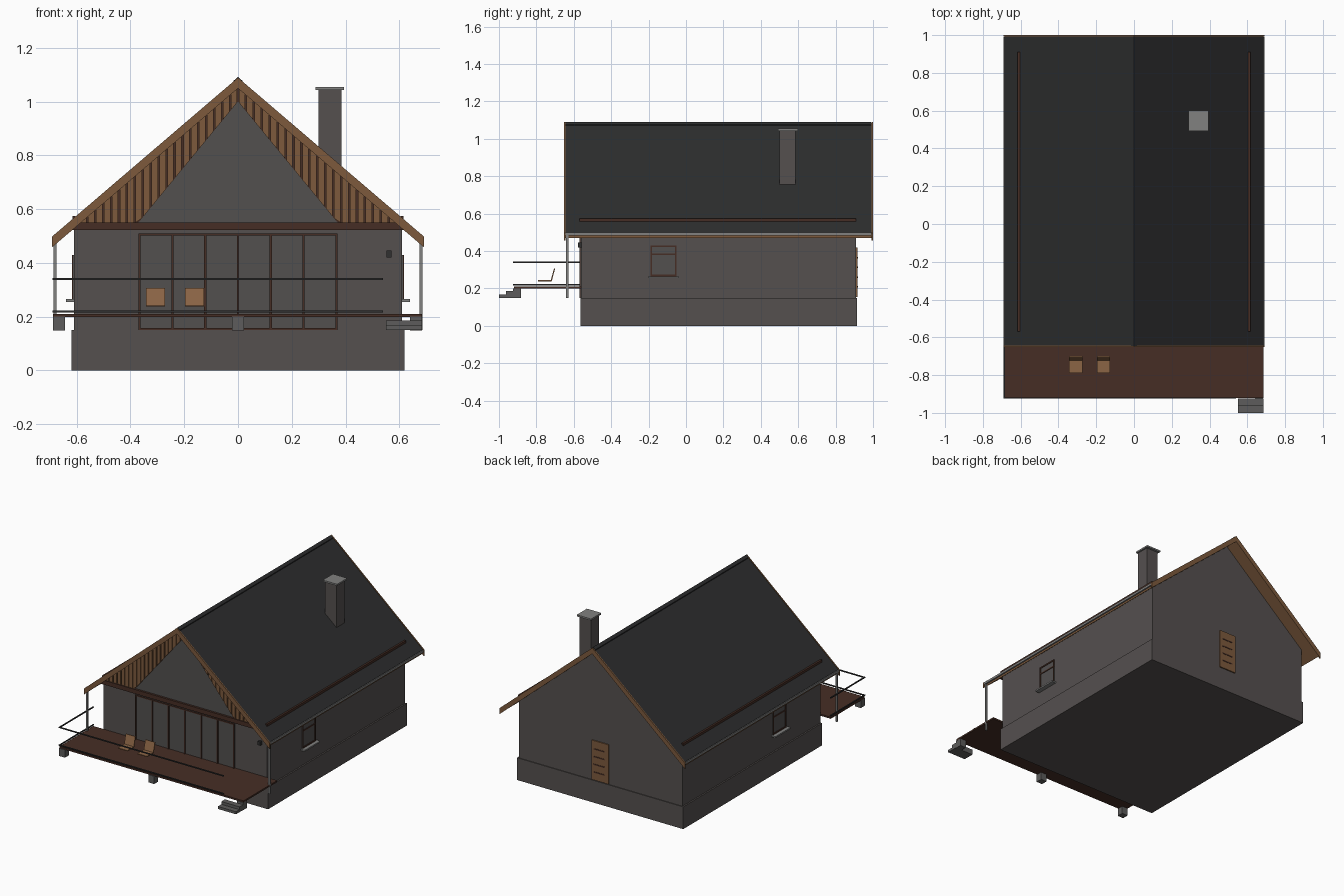
import bpy, bmesh

cube = bpy.data.objects.get("Cube")
if cube:
    bpy.data.objects.remove(cube)


def material(name, r, g, b):
    m = bpy.data.materials.new(name)
    m.use_nodes = True
    m.diffuse_color = (r, g, b, 1)
    m.node_tree.nodes["Principled BSDF"].inputs["Base Color"].default_value = (r, g, b, 1)
    return m


RENDER = material("grey render", 0.09, 0.08, 0.078)
GLASS = material("grey glass", 0.085, 0.079, 0.078)
ROOFING = material("charcoal roofing", 0.026, 0.027, 0.028)
WOOD = material("warm wood", 0.205, 0.102, 0.046)
CHAIR = material("light wood", 0.26, 0.13, 0.06)
BROWN = material("dark brown wood", 0.061, 0.027, 0.018)
METAL = material("light grey metal", 0.22, 0.22, 0.215)
CONCRETE = material("concrete", 0.11, 0.108, 0.106)
IRON = material("dark iron", 0.03, 0.03, 0.03)


def prism(name, points, lo, hi, mat, axis="y"):
    """Extrude a profile: (x, z) along y, or (y, z) along x."""
    place = (lambda p, t: (p[0], t, p[1])) if axis == "y" else (lambda p, t: (t, p[0], p[1]))
    bm = bmesh.new()
    a = [bm.verts.new(place(p, lo)) for p in points]
    b = [bm.verts.new(place(p, hi)) for p in points]
    bm.faces.new(a)
    bm.faces.new(b[::-1])
    for i in range(len(a)):
        j = (i + 1) % len(a)
        bm.faces.new((a[i], b[i], b[j], a[j]))
    bmesh.ops.recalc_face_normals(bm, faces=bm.faces)
    me = bpy.data.meshes.new(name)
    bm.to_mesh(me)
    bm.free()
    me.materials.append(mat)
    ob = bpy.data.objects.new(name, me)
    bpy.context.collection.objects.link(ob)
    return ob


def box(name, x0, x1, y0, y1, z0, z1, mat):
    return prism(name, [(x0, z0), (x1, z0), (x1, z1), (x0, z1)], y0, y1, mat)


RIDGE, SLOPE, EAVE = 1.085, 0.855, 0.685
FRONT, BACK = -0.56, 0.91


def roof_z(x, drop=0):
    return RIDGE - drop - SLOPE * abs(x)


def chevron(name, y0, y1, top, bottom, reach, mat):
    """Bent slab following both roof slopes."""
    xs = (-reach, 0, reach)
    prism(name, [(x, roof_z(x, top)) for x in xs]
          + [(x, roof_z(x, bottom)) for x in reversed(xs)], y0, y1, mat)


# House body
box("plinth", -0.62, 0.62, FRONT - 0.005, BACK + 0.005, 0, 0.15, RENDER)
corner = roof_z(0.61, 0.03)
prism("walls", [(-0.61, 0.14), (0.61, 0.14), (0.61, corner), (0, roof_z(0, 0.03)),
                (-0.61, corner)], FRONT, BACK, RENDER)

# Roof
chevron("roof_covering", -0.645, 0.995, 0, 0.015, EAVE, ROOFING)
chevron("roof_soffit", -0.644, 0.994, 0.015, 0.034, EAVE - 0.005, WOOD)
for label, y in (("front", -0.651), ("back", 0.992)):
    chevron(label + "_bargeboard", y, y + 0.008, -0.004, 0.036, 0.692, WOOD)
chevron("ridge_cap", -0.645, 0.99, -0.006, 0.005, 0.016, ROOFING)

for side, s in (("left", 1), ("right", -1)):
    # Gutter, downpipe and snow guard
    box(side + "_gutter", s * 0.672, s * 0.69, -0.645, 0.99, 0.483, 0.498, METAL)
    box(side + "_downpipe", s * 0.674, s * 0.686, -0.641, -0.629, 0.15, 0.485, METAL)
    box(side + "_snow_guard", s * 0.604, s * 0.616, -0.57, BACK, 0.556, 0.574, BROWN)

    # Side window
    wall = s * 0.61
    y0, y1, z0, z1 = -0.19, -0.05, 0.265, 0.43
    box(side + "_window_glass", wall, s * 0.613, y0, y1, z0, z1, GLASS)
    for i, (a, b, c, d) in enumerate([(y0, y0 + 0.009, z0, z1), (y1 - 0.009, y1, z0, z1),
                                      (y0, y1, z0, z0 + 0.009), (y0, y1, z1 - 0.009, z1),
                                      (y0, y1, 0.378, 0.386)]):
        box(f"{side}_window_frame_{i}", wall, s * 0.617, a, b, c, d, BROWN)
    box(side + "_window_sill", wall, s * 0.64, y0 - 0.012, y1 + 0.012, 0.255, z0, METAL)

    # Gable slats between the triangular window and the roof
    base, half, apex = 0.55, 0.37, 1.0

    def slat_bottom(x):
        return max(base, apex - (apex - base) / half * x)

    prism(side + "_slat_backing", [(0, apex), (s * half, base), (s * 0.59, base),
                                   (s * 0.59, roof_z(0.59, 0.034)), (0, roof_z(0, 0.034))],
          FRONT - 0.004, FRONT, BROWN)
    pitch = 0.0295
    for i in range(20):
        x0, x1 = i * pitch + 0.003, min((i + 1) * pitch - 0.003, 0.59)
        prism(f"{side}_gable_slat_{i}",
              [(s * x0, slat_bottom(x0)), (s * x1, slat_bottom(x1)),
               (s * x1, roof_z(x1, 0.034)), (s * x0, roof_z(x0, 0.034))],
              FRONT - 0.014, FRONT - 0.003, WOOD)

# Front glazing
prism("gable_window", [(-half, base), (half, base), (0, apex)], FRONT - 0.006, FRONT, GLASS)
box("front_beam", -0.615, 0.615, FRONT - 0.02, FRONT, 0.522, 0.551, BROWN)
box("front_glass", -half, half, FRONT - 0.004, FRONT, 0.15, 0.51, GLASS)
for i in range(7):
    x = (i - 3) * 0.122
    box(f"front_mullion_{i}", x - 0.004, x + 0.004, FRONT - 0.01, FRONT, 0.15, 0.51, BROWN)
for label, z in (("top", 0.502), ("bottom", 0.15)):
    box(f"front_frame_{label}", -half, half, FRONT - 0.01, FRONT, z, z + 0.008, BROWN)

# Wall lamp
box("wall_lamp", 0.552, 0.57, FRONT - 0.018, FRONT, 0.42, 0.446, IRON)

# Back door with slim panes
box("back_door", -0.063, 0.063, BACK, BACK + 0.008, 0.155, 0.42, WOOD)
for i in range(4):
    z = 0.205 + i * 0.052
    box(f"door_pane_{i}", -0.035, 0.045, BACK, BACK + 0.01, z, z + 0.008, BROWN)

# Chimney
box("chimney", 0.3, 0.385, 0.5, 0.585, 0.7, 1.045, RENDER)
box("chimney_cap", 0.288, 0.395, 0.492, 0.6, 1.043, 1.054, METAL)

# Deck, footings and steps
box("deck", -0.688, 0.685, -0.92, FRONT, 0.199, 0.21, BROWN)
for i, x in enumerate((-0.665, 0, 0.662)):
    box(f"deck_footing_{i}", x - 0.022, x + 0.022, -0.925, -0.882, 0.148, 0.2, CONCRETE)
box("lower_step", 0.55, 0.685, -1.0, -0.925, 0.15, 0.167, CONCRETE)
box("upper_step", 0.55, 0.685, -0.963, -0.925, 0.167, 0.186, CONCRETE)

# Railing
for label, z in (("lower", 0.216), ("upper", 0.336)):
    box(label + "_front_rail", -0.69, 0.54, -0.925, -0.918, z, z + 0.007, IRON)
    box(label + "_side_rail", -0.69, -0.683, -0.925, FRONT, z, z + 0.007, IRON)

# Lounge chairs
profile = [(-0.79, 0.238), (-0.718, 0.238), (-0.7, 0.305), (-0.706, 0.306),
           (-0.723, 0.244), (-0.79, 0.244)]
for i, x in enumerate((-0.343, -0.197)):
    prism(f"lounge_chair_{i}", profile, x, x + 0.071, CHAIR, axis="x")
